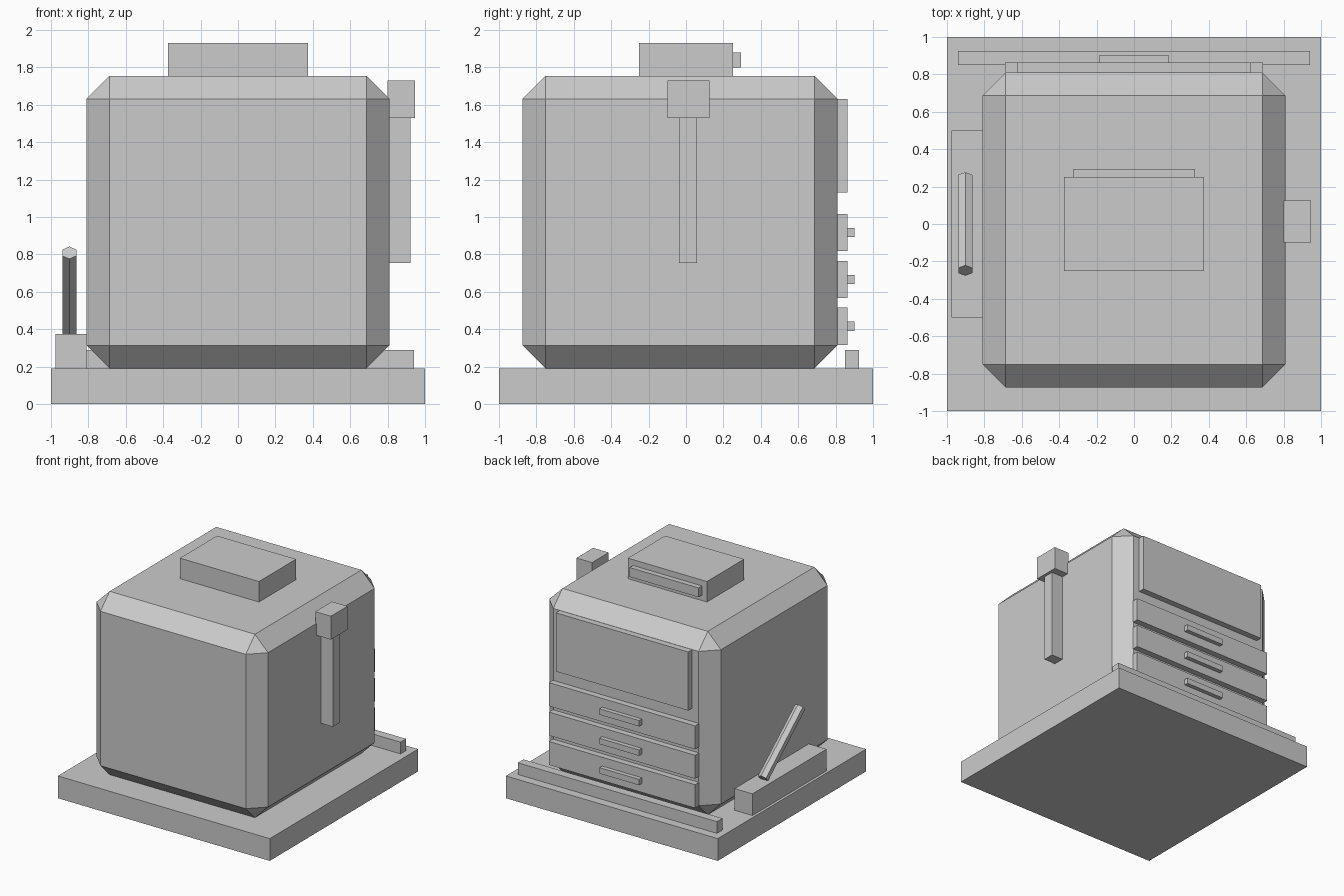
import bpy
from math import radians

cube = bpy.data.objects.get("Cube")
if cube:
    bpy.data.objects.remove(cube, do_unlink=True)

grey = bpy.data.materials.new("plain_grey")
grey.use_nodes = True
colour = (0.6, 0.6, 0.6, 1)
grey.diffuse_color = colour
grey.node_tree.nodes["Principled BSDF"].inputs["Base Color"].default_value = colour


def box(name, x, y, z):
    """Box spanning the (low, high) range on each axis."""
    spans = (x, y, z)
    bpy.ops.mesh.primitive_cube_add(size=1, location=[(a + b) / 2 for a, b in spans])
    ob = bpy.context.object
    ob.name = name
    ob.scale = [b - a for a, b in spans]
    bpy.ops.object.transform_apply(location=False, rotation=False, scale=True)
    ob.data.materials.append(grey)
    return ob


# Base slab and the low rail along its back
base_top = 0.19
box("base", (-1, 1), (-1, 1), (0, base_top))
box("back_rail", (-0.94, 0.94), (0.85, 0.925), (base_top, 0.29))

# Chamfered main body
body = box("body", (-0.81, 0.81), (-0.875, 0.81), (base_top, 1.755))
chamfer = body.modifiers.new("chamfer", "BEVEL")
chamfer.width = 0.124
chamfer.segments = 1

# Roof box with a strip on its back
box("roof_box", (-0.373, 0.373), (-0.25, 0.25), (1.755, 1.93))
box("roof_strip", (-0.325, 0.325), (0.25, 0.295), (1.8, 1.88))

# Back panel and three drawers with handles
back, front = 0.81, 0.863
box("back_panel", (-0.625, 0.625), (back, front), (1.13, 1.63))
for i in range(3):
    z = 0.315 + 0.251 * i
    box(f"drawer_{i + 1}", (-0.69, 0.69), (back, front), (z, z + 0.2))
    box(f"drawer_handle_{i + 1}", (-0.187, 0.187), (front, 0.9), (z + 0.075, z + 0.125))

# Post and block on the left side
box("side_post", (0.81, 0.922), (-0.037, 0.06), (0.755, 1.53))
box("side_block", (0.8, 0.947), (-0.1, 0.125), (1.53, 1.73))

# Lever housing and slanted hexagonal lever on the right side
box("lever_housing", (-0.977, -0.81), (-0.5, 0.5), (base_top, 0.375))
bpy.ops.mesh.primitive_cylinder_add(vertices=6, radius=0.0433, depth=0.65,
                                    location=(-0.902, 0, 0.6),
                                    rotation=(radians(50), 0, 0))
lever = bpy.context.object
lever.name = "lever"
lever.data.materials.append(grey)
